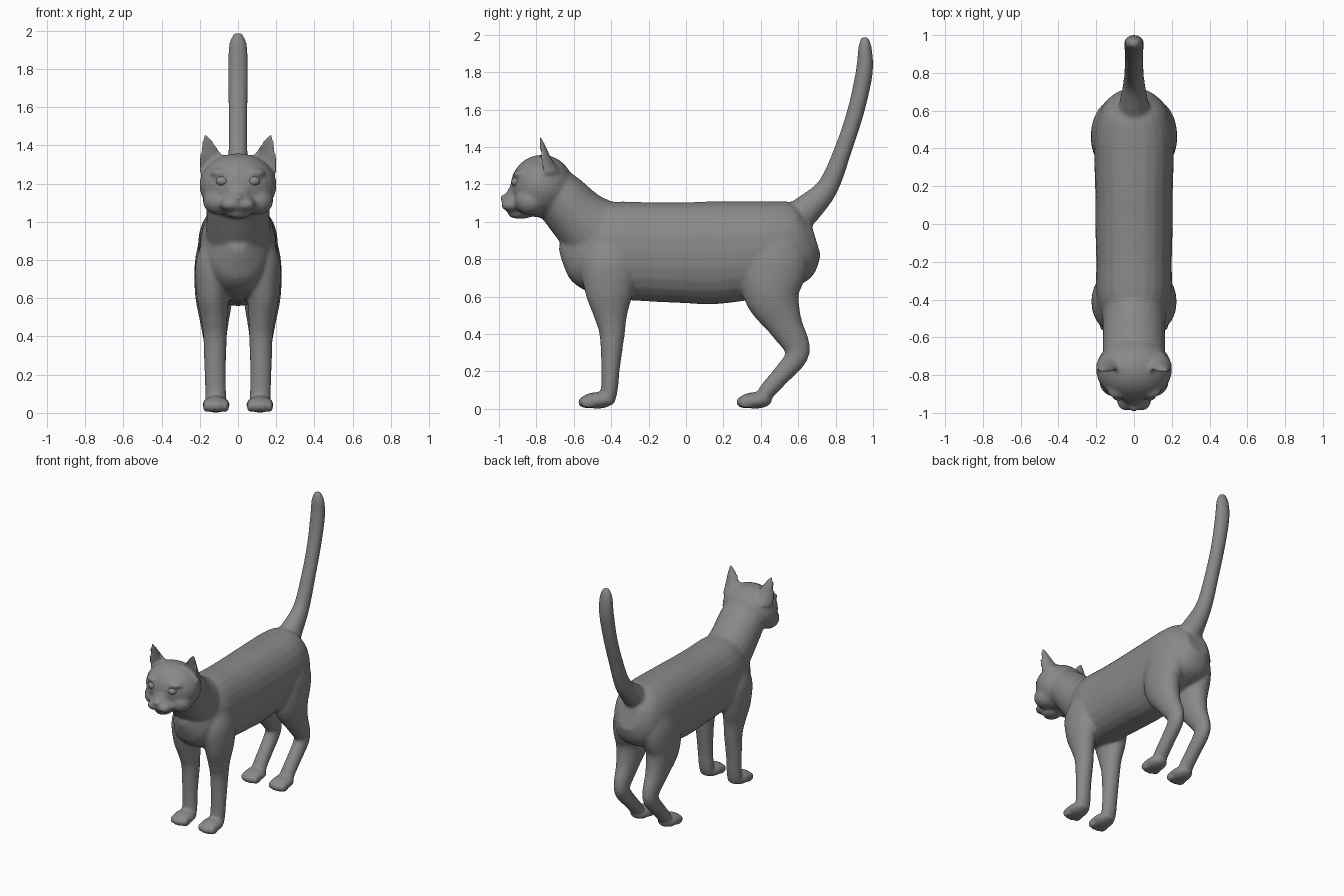
import bpy, bmesh
from math import sin, cos, pi
from mathutils import Matrix, Vector

cube = bpy.data.objects.get("Cube")
if cube:
    bpy.data.objects.remove(cube, do_unlink=True)

grey = bpy.data.materials.new("grey_fur")
grey.use_nodes = True
grey.diffuse_color = (0.25, 0.25, 0.25, 1)
grey.node_tree.nodes["Principled BSDF"].inputs["Base Color"].default_value = grey.diffuse_color


def spline(stations, steps=5):
    """Smooth in-between stations (Catmull-Rom)."""
    p = [Vector(s) for s in stations]
    p = [p[0]] + p + [p[-1]]
    out = []
    for a, b, c, d in zip(p, p[1:], p[2:], p[3:]):
        for i in range(steps):
            t = i / steps
            out.append((2 * b + (c - a) * t + (2 * a - 5 * b + 4 * c - d) * t * t
                        + (3 * b - a - 3 * c + d) * t ** 3) / 2)
    return out + [p[-1]]


def loft(bm, stations, side=1, power=1.0, dent=1.0, sides=24):
    """Rings (x, y, z, half width, half depth) square to a path; dent shapes the front half."""
    pts = spline(stations)
    rings = []
    for i, s in enumerate(pts):
        a, b = pts[max(i - 1, 0)], pts[min(i + 1, len(pts) - 1)]
        t = Vector((0, b[1] - a[1], b[2] - a[2])).normalized()
        v = Vector((0, -t.z, t.y))
        ring = []
        for k in range(sides):
            c, n = cos(2 * pi * k / sides), sin(2 * pi * k / sides)
            c = abs(c) ** power * (1 if c > 0 else -1)
            n = abs(n) ** power * (dent if n > 0 else -1)
            ring.append(bm.verts.new(Vector((side * (s[0] + s[3] * c), s[1], s[2])) + v * s[4] * n))
        rings.append(ring)
    for r, q in zip(rings, rings[1:]):
        for k in range(sides):
            j = (k + 1) % sides
            bm.faces.new((r[k], r[j], q[j], q[k]))
    bm.faces.new(rings[0])
    bm.faces.new(rings[-1])


def ball(bm, centre, radii, tilt=0):
    m = Matrix.Translation(centre) @ Matrix.Rotation(tilt, 4, 'X') @ Matrix.Diagonal((*radii, 1))
    bmesh.ops.create_uvsphere(bm, u_segments=24, v_segments=16, radius=1, matrix=m)


def finish(bm, name):
    bmesh.ops.recalc_face_normals(bm, faces=bm.faces)
    for f in bm.faces:
        f.smooth = True
    mesh = bpy.data.meshes.new(name)
    bm.to_mesh(mesh)
    bm.free()
    mesh.materials.append(grey)
    ob = bpy.data.objects.new(name, mesh)
    bpy.context.collection.objects.link(ob)
    return ob


bm = bmesh.new()

# Torso
loft(bm, [(0, -.65, .93, .05, .08), (0, -.58, .9, .12, .17), (0, -.5, .87, .17, .235),
          (0, -.38, .85, .2, .26), (0, -.2, .84, .2, .265), (0, 0, .835, .205, .27),
          (0, .15, .835, .205, .275), (0, .35, .85, .21, .262), (0, .5, .875, .205, .24),
          (0, .62, .9, .165, .205), (0, .69, .92, .085, .1)], power=.88)
# Neck
loft(bm, [(0, -.42, .9, .17, .21), (0, -.56, 1.01, .165, .165), (0, -.67, 1.125, .165, .145),
          (0, -.76, 1.2, .15, .13)])
# Tail
loft(bm, [(0, .56, 1.0, .1, .09), (0, .65, 1.07, .075, .08), (0, .76, 1.19, .055, .058),
          (0, .845, 1.4, .05, .047), (0, .91, 1.6, .05, .046), (0, .953, 1.8, .053, .046),
          (0, .957, 1.93, .046, .036), (0, .955, 1.99, .02, .018)])

# Head, nose bridge, nose and chin
ball(bm, (0, -.77, 1.19), (.202, .168, .168))
ball(bm, (0, -.87, 1.18), (.075, .12, .06), .75)
ball(bm, (0, -.9, 1.1), (.09, .085, .06))
ball(bm, (0, -.972, 1.128), (.027, .022, .02))
ball(bm, (0, -.885, 1.04), (.06, .068, .024))

for s in (1, -1):
    # Lips, cheeks and brows
    ball(bm, (s * .042, -.93, 1.09), (.05, .06, .036))
    ball(bm, (s * .1, -.83, 1.11), (.085, .085, .075))
    ball(bm, (s * .085, -.88, 1.255), (.06, .045, .025))
    # Ears, hollow at the front
    loft(bm, [(.12, -.77, 1.25, .085, .1), (.132, -.782, 1.32, .07, .07),
              (.152, -.787, 1.39, .042, .043), (.172, -.79, 1.46, .01, .015)], s, dent=-.35)
    # Front legs
    loft(bm, [(.1, -.4, .92, .08, .1), (.115, -.41, .78, .108, .155), (.132, -.41, .62, .086, .128),
              (.125, -.403, .5, .07, .09), (.12, -.395, .4, .062, .068), (.12, -.403, .22, .056, .05),
              (.117, -.41, .1, .055, .045), (.115, -.425, .03, .055, .04)], s)
    # Hind legs
    loft(bm, [(.1, .5, .95, .09, .13), (.115, .475, .8, .11, .18), (.125, .46, .62, .1, .155),
              (.123, .525, .46, .072, .098), (.12, .59, .34, .054, .072), (.12, .585, .27, .05, .06),
              (.118, .505, .175, .05, .05), (.116, .43, .09, .052, .045), (.115, .4, .04, .054, .03)], s)
    # Paws with toes
    for y in (-.475, .37):
        ball(bm, (s * .115, y, .045), (.072, .09, .044))
        for k in (-1.5, -.5, .5, 1.5):
            ball(bm, (s * .115 + k * .032, y - .065 + .012 * abs(k), .036), (.022, .045, .034))

# Blend all parts into one smooth skin
body = finish(bm, "cat_body")
mod = body.modifiers.new("blend", 'REMESH')
mod.mode = 'VOXEL'
mod.voxel_size = .011
mod.use_smooth_shade = True
mod = body.modifiers.new("soften", 'SMOOTH')
mod.factor = .5
mod.iterations = 7

# Eyes
for side, s in (("left", 1), ("right", -1)):
    bm = bmesh.new()
    ball(bm, (s * .083, -.908, 1.213), (.033, .026, .025))
    finish(bm, side + "_eye")
